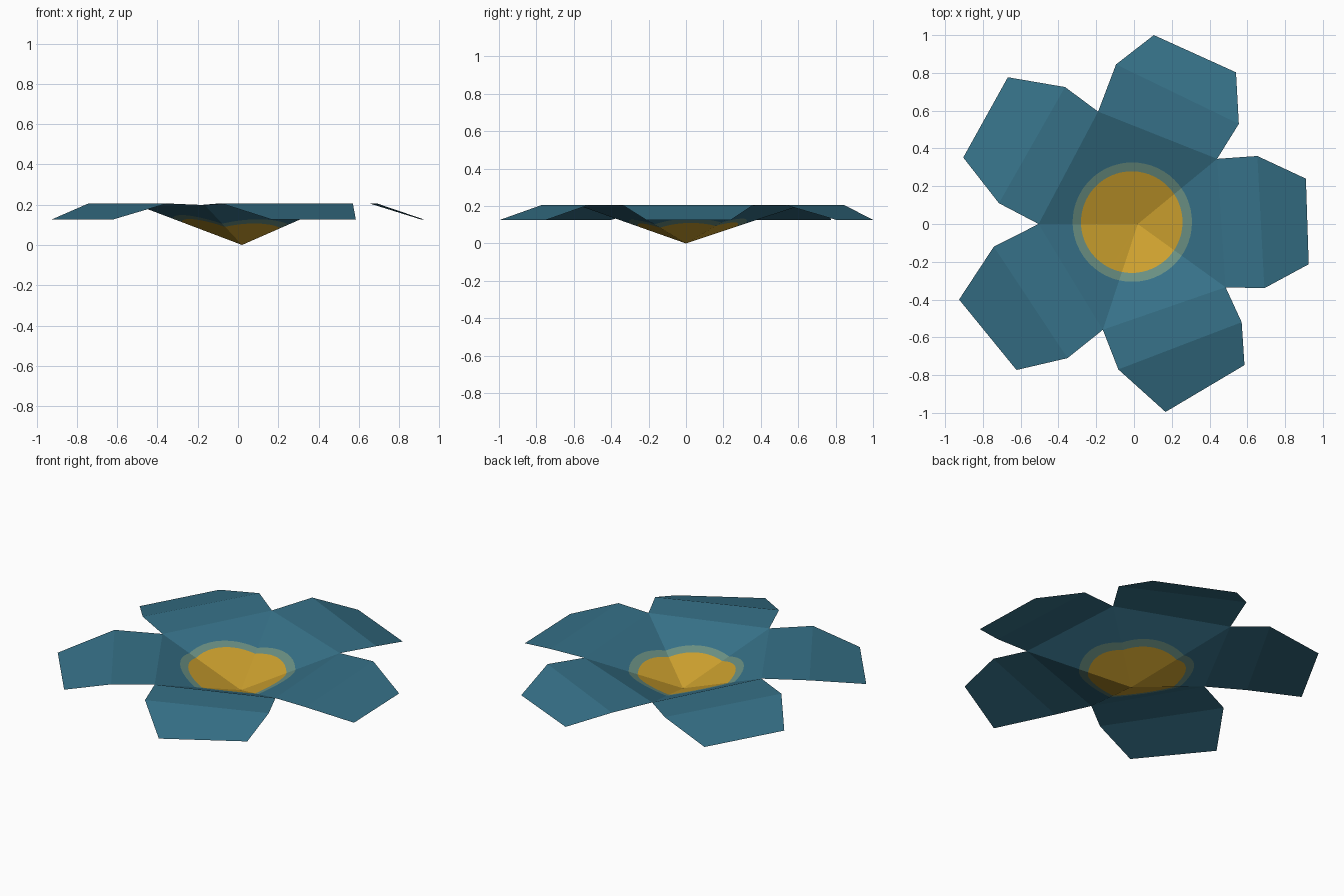
import bpy, math
from mathutils import Vector

if "Cube" in bpy.data.objects:
    bpy.data.objects.remove(bpy.data.objects["Cube"])


def material(name, rgb):
    m = bpy.data.materials.new(name)
    lin = [((c / 255 + 0.055) / 1.055) ** 2.4 for c in rgb]
    m.diffuse_color = (*lin, 1)
    m.use_nodes = True
    m.node_tree.nodes["Principled BSDF"].inputs["Base Color"].default_value = m.diffuse_color
    return m


BLUE = material("petal blue", (54, 113, 136))
SAGE = material("sage rim", (106, 144, 131))
GOLD = material("golden centre", (204, 160, 46))

APEX = Vector((0.02, 0, 0))
Z_FOLD, Z_TIP = 0.206, 0.126

# Notches between petals, counter-clockwise from the right petal
notches = [Vector(p) for p in [
    (0.485, -0.335, 0.204), (0.44, 0.345, 0.204), (-0.19, 0.595, 0.198),
    (-0.505, 0.0, 0.199), (-0.165, -0.56, 0.198)]]

# Each petal: fold start, tip start, tip end, fold end
petals = [
    [(0.69, -0.34), (0.925, -0.213), (0.91, 0.24), (0.653, 0.36)],
    [(0.555, 0.53), (0.54, 0.803), (0.105, 1.0), (-0.095, 0.845)],
    [(-0.365, 0.725), (-0.668, 0.777), (-0.904, 0.352), (-0.715, 0.11)],
    [(-0.742, -0.12), (-0.926, -0.4), (-0.622, -0.773), (-0.352, -0.71)],
    [(-0.083, -0.77), (0.167, -0.995), (0.585, -0.747), (0.57, -0.52)]]


def make(name, faces, mat):
    """Build a flat-shaded mesh from a list of corner-point lists."""
    verts, index, polys = [], {}, []
    for f in faces:
        poly = []
        for p in f:
            key = tuple(round(c, 5) for c in p)
            if key not in index:
                index[key] = len(verts)
                verts.append(key)
            poly.append(index[key])
        polys.append(poly)
    me = bpy.data.meshes.new(name)
    me.from_pydata(verts, [], polys)
    me.materials.append(mat)
    me.update()
    ob = bpy.data.objects.new(name, me)
    bpy.context.collection.objects.link(ob)


def on_circle(direction, centre, r):
    """Where a ray from the apex along direction (in plan) leaves a circle."""
    d = direction.copy()
    flat = Vector((d.x, d.y, 0))
    d /= flat.length
    flat.normalize()
    o = APEX - Vector((*centre, 0))
    b = o.dot(flat)
    return APEX + d * (-b + math.sqrt(b * b - o.dot(o) + r * r))


gold, rim, blue = [], [], []
STEPS = 12
for i, petal in enumerate(petals):
    n0, n1 = notches[i], notches[(i + 1) % 5]
    # Sloping inner triangle, cut by the painted circle and its rim
    edge = [n0.lerp(n1, k / STEPS) for k in range(STEPS + 1)]
    inner = [on_circle(p - APEX, (-0.012, 0.010), 0.269) for p in edge]
    outer = [on_circle(p - APEX, (-0.009, 0.010), 0.316) for p in edge]
    for k in range(STEPS):
        gold.append([APEX, inner[k], inner[k + 1]])
        rim.append([inner[k], outer[k], outer[k + 1], inner[k + 1]])
        blue.append([outer[k], edge[k], edge[k + 1], outer[k + 1]])
    # Level middle of the petal and its drooping tip
    f0, t0, t1, f1 = [Vector((x, y, z)) for (x, y), z in
                      zip(petal, (Z_FOLD, Z_TIP, Z_TIP, Z_FOLD))]
    blue.append([f0, f1] + edge[::-1])
    blue.append([f0, t0, t1, f1])

make("petals", blue, BLUE)
make("centre_rim", rim, SAGE)
make("flower_centre", gold, GOLD)
